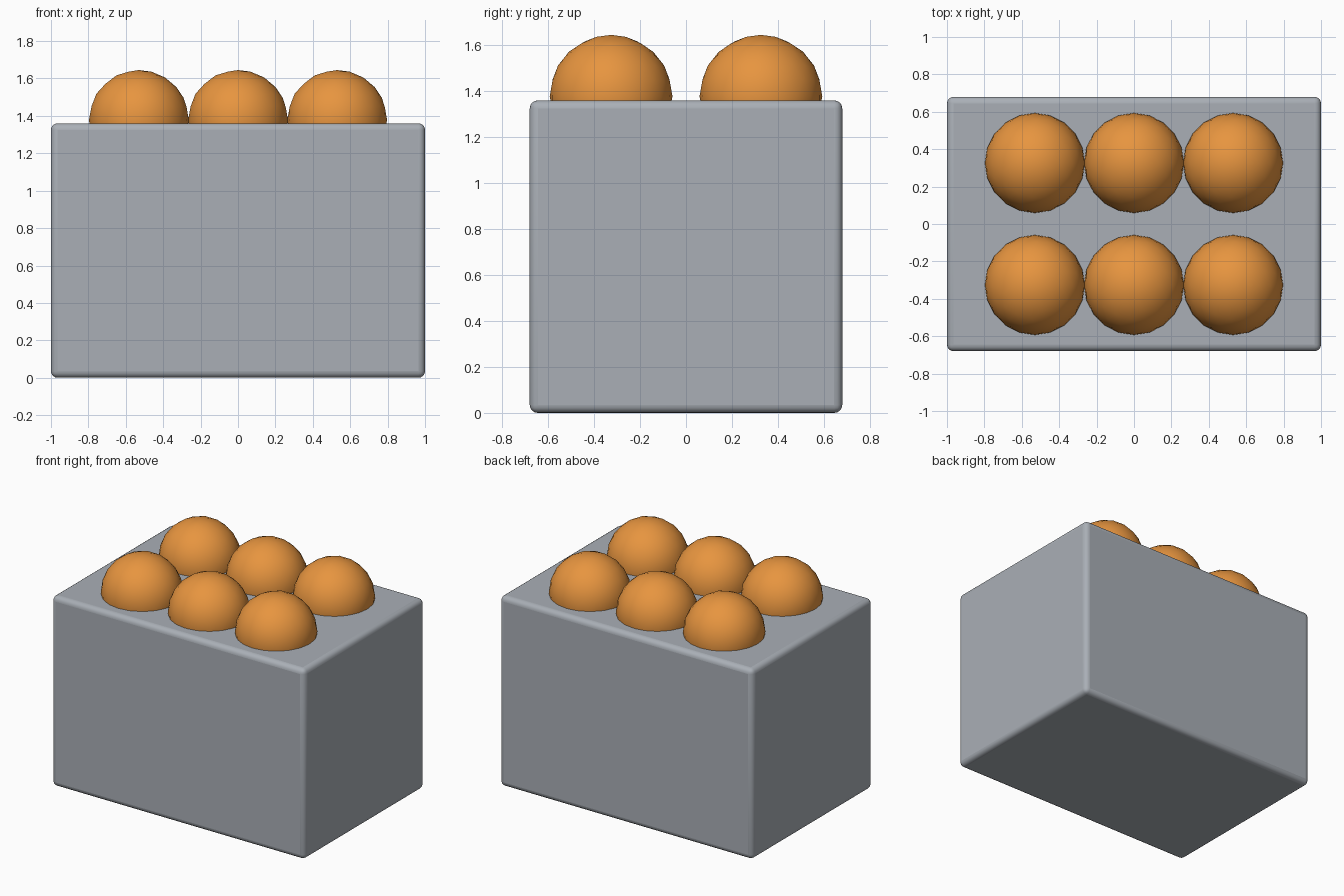
import bpy

cube = bpy.data.objects.get("Cube")
if cube:
    bpy.data.objects.remove(cube, do_unlink=True)


def make_material(name, rgb):
    mat = bpy.data.materials.new(name)
    mat.use_nodes = True
    mat.diffuse_color = (*rgb, 1)
    mat.node_tree.nodes["Principled BSDF"].inputs["Base Color"].default_value = (*rgb, 1)
    return mat


grey = make_material("grey", (0.40, 0.43, 0.47))
orange = make_material("orange", (0.80, 0.30, 0.05))

WIDTH, DEPTH, HEIGHT = 2.0, 1.36, 1.36

# Box with softly rounded edges
bpy.ops.mesh.primitive_cube_add(size=1, location=(0, 0, HEIGHT / 2))
box = bpy.context.object
box.name = "box"
box.scale = (WIDTH, DEPTH, HEIGHT)
bpy.ops.object.transform_apply(location=False, rotation=False, scale=True)
box.data.materials.append(grey)
bevel = box.modifiers.new("rounded_edges", "BEVEL")
bevel.width = 0.035
bevel.segments = 4
bpy.ops.object.shade_smooth_by_angle()

# Two rows of three balls sunk into the top
for row, y in (("front", -0.326), ("back", 0.326)):
    for column, x in (("right", -0.53), ("middle", 0), ("left", 0.53)):
        bpy.ops.mesh.primitive_ico_sphere_add(
            subdivisions=3, radius=0.267, location=(x, y, 1.378))
        ball = bpy.context.object
        ball.name = f"{row}_{column}_ball"
        ball.data.materials.append(orange)
        bpy.ops.object.shade_smooth()
